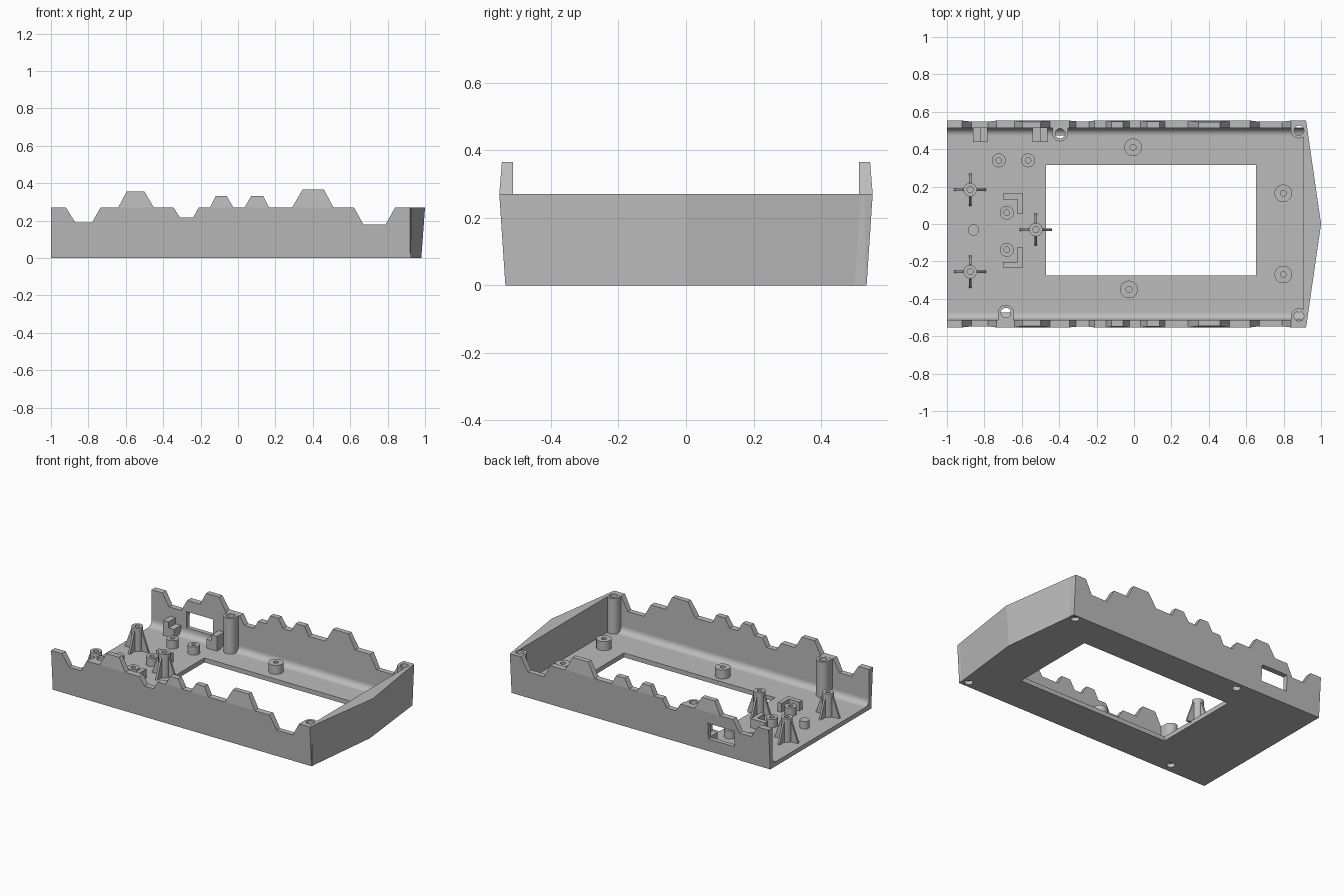
import bpy, bmesh, math
from mathutils import Vector

if "Cube" in bpy.data.objects:
    bpy.data.objects.remove(bpy.data.objects["Cube"])

grey = bpy.data.materials.new("plain_grey")
grey.use_nodes = True
grey.diffuse_color = (0.5, 0.5, 0.5, 1)
grey.node_tree.nodes["Principled BSDF"].inputs["Base Color"].default_value = (0.5, 0.5, 0.5, 1)

RIM, FLOOR, INNER = 0.27, 0.03, 0.512


def finish(name, bm):
    bmesh.ops.recalc_face_normals(bm, faces=bm.faces)
    mesh = bpy.data.meshes.new(name)
    bm.to_mesh(mesh)
    bm.free()
    ob = bpy.data.objects.new(name, mesh)
    bpy.context.collection.objects.link(ob)
    mesh.materials.append(grey)
    return ob


def prism(name, pts, axis, lo, hi, warp=None):
    """Extrude a 2D outline along an axis; warp moves each vertex afterwards."""
    place = {"x": lambda p, t: (t, p[0], p[1]),
             "y": lambda p, t: (p[0], t, p[1]),
             "z": lambda p, t: (p[0], p[1], t)}[axis]
    bm = bmesh.new()
    a, b = [[bm.verts.new(place(p, t)) for p in pts] for t in (lo, hi)]
    bm.faces.new(a)
    bm.faces.new(b)
    for i in range(len(pts)):
        j = (i + 1) % len(pts)
        bm.faces.new((a[i], a[j], b[j], b[i]))
    if warp:
        for v in bm.verts:
            warp(v.co)
    return finish(name, bm)


def box(name, x0, x1, y0, y1, z0, z1):
    return prism(name, [(x0, y0), (x1, y0), (x1, y1), (x0, y1)], "z", z0, z1)


def circle(x, y, r, n=32, start=0.0, sweep=2 * math.pi):
    return [(x + r * math.cos(start + sweep * i / n),
             y + r * math.sin(start + sweep * i / n)) for i in range(n)]


def tube(name, x, y, r, hole, top):
    """Boss on the floor with a blind hole."""
    bm = bmesh.new()
    rings = []
    for rad, z in ((r, FLOOR - 0.01), (r, top), (hole, top), (hole, FLOOR + 0.01)):
        rings.append([bm.verts.new((*p, z)) for p in circle(x, y, rad)])
    for a, b in zip(rings, rings[1:]):
        for i in range(len(a)):
            j = (i + 1) % len(a)
            bm.faces.new((a[i], a[j], b[j], b[i]))
    bm.faces.new(rings[0])
    bm.faces.new(rings[-1])
    return finish(name, bm)


def cut(ob, cutters):
    for c in cutters:
        mod = ob.modifiers.new("cut", "BOOLEAN")
        mod.operation, mod.solver, mod.object = "DIFFERENCE", "EXACT", c
    bpy.context.view_layer.update()
    mesh = bpy.data.meshes.new_from_object(
        ob.evaluated_get(bpy.context.evaluated_depsgraph_get()))
    ob.modifiers.clear()
    ob.data = mesh


def flare(z):
    """Outer half width of the case at height z."""
    return 0.535 + 0.018 * z / RIM if z <= RIM else 0.553 - 0.08 * (z - RIM)


# Side walls: rim with notches, plus tabs standing on it
notches = [(-0.92, -0.87, -0.78, -0.735, 0.19), (-0.345, -0.31, -0.24, -0.21, 0.215),
           (0.62, 0.67, 0.79, 0.84, 0.18)]
tabs = [(-0.64, -0.595, -0.50, -0.45, 0.355), (-0.15, -0.12, -0.06, -0.025, 0.33),
        (0.035, 0.07, 0.135, 0.165, 0.33), (0.29, 0.345, 0.46, 0.51, 0.365)]


def trapezoid(a, b, c, d, z):
    return [(a, RIM), (b, z), (c, z), (d, RIM)]


walls = []
for side, label in ((1, "back"), (-1, "front")):
    def lean(co, side=side):
        co.y = side * (flare(co.z) if co.y > 0.5 else INNER)
    rim = [(-1, 0), (-1, RIM)]
    for n in notches:
        rim += trapezoid(*n)
    rim += [(0.92, RIM), (0.92, 0)]
    walls.append(prism(label + "_wall", rim, "y", 0, 1, lean))
    for i, t in enumerate(tabs):
        prism(f"{label}_wall_tab_{i + 1}", trapezoid(*t), "y", 0, 1, lean)
    # Rounded inner corner between wall and floor
    rad = 0.04
    arc = [(side * (INNER - rad + rad * math.sin(a)), FLOOR + rad - rad * math.cos(a))
           for a in (math.pi / 2 * i / 8 for i in range(9))]
    outer = side * (INNER + 0.005)
    fillet = [(arc[0][0], FLOOR - 0.005)] + arc + [(outer, arc[-1][1]), (outer, FLOOR - 0.005)]
    prism(label + "_floor_fillet", fillet, "x", -0.999, 0.91)

# Floor and pointed end block
floor = box("floor", -1, 0.91, -INNER - 0.003, INNER + 0.003, 0, FLOOR)


def lean_end(co):
    co.y *= flare(co.z)
    if abs(co.y) < 0.01:
        co.x += 0.02 * co.z / RIM


end = prism("end_block", [(0.905, -1), (0.92, -1), (0.98, 0), (0.92, 1), (0.905, 1)],
            "z", 0, RIM, lean_end)

# Screw posts joined to the walls
screws = [(0.882, 0.50), (0.882, -0.493), (-0.395, 0.484), (-0.685, -0.474)]
posts, cutters = [], []
for i, (x, y) in enumerate(screws):
    s = 1 if y > 0 else -1
    r = 0.042
    outline = circle(x, y, r, 24, math.pi if s > 0 else 0, math.pi)
    outline += [(x + s * r, y), (x + s * r, s * 0.53), (x - s * r, s * 0.53)]
    posts.append(prism(f"screw_post_{i + 1}", outline, "z", 0.001, RIM - 0.0005))
    cutters.append(prism("hole_cutter", circle(x, y, 0.026), "z", -0.1, 0.5))

# Openings
opening = box("opening_cutter", -0.47, 0.653, -0.275, 0.315, -0.1, 0.2)
window = box("window_cutter", -0.74, -0.545, 0.4, 0.7, 0.085, 0.193)
cut(floor, [opening] + cutters)
cut(walls[0], [window] + cutters[:1])
cut(walls[1], cutters[1:2])
cut(end, cutters[:2])
for post, c in zip(posts, cutters):
    cut(post, [c])
for c in cutters + [opening, window]:
    bpy.data.objects.remove(c)

# Short bosses
wide = [(-0.005, 0.41), (0.798, 0.164), (0.798, -0.27), (-0.027, -0.35)]
narrow = [(-0.723, 0.34), (-0.566, 0.34), (-0.68, 0.06), (-0.68, -0.138)]
for i, (x, y) in enumerate(wide):
    tube(f"wide_boss_{i + 1}", x, y, 0.047, 0.016, 0.09)
for i, (x, y) in enumerate(narrow):
    tube(f"narrow_boss_{i + 1}", x, y, 0.037, 0.015, 0.085)
prism("locating_pin", circle(-0.858, -0.032, 0.03), "z", FLOOR - 0.01, 0.08)

# Tall bosses braced by four sloping ribs
for i, (x, y) in enumerate([(-0.876, 0.183), (-0.525, -0.03), (-0.876, -0.255)]):
    tube(f"tall_boss_{i + 1}", x, y, 0.036, 0.016, 0.187)
    for k in range(4):
        rib = prism(f"tall_boss_{i + 1}_rib_{k + 1}",
                    [(0.028, 0.02), (0.086, 0.02), (0.086, 0.035), (0.038, 0.165), (0.028, 0.165)],
                    "y", -0.007, 0.007)
        rib.location = (x, y, 0)
        rib.rotation_euler.z = k * math.pi / 2

# Corner brackets, mirrored across the floor
for s, label in ((1, "back"), (-1, "front")):
    corner = [(-0.70, 0.198), (-0.594, 0.198), (-0.594, 0.088), (-0.622, 0.088),
              (-0.622, 0.167), (-0.70, 0.167)]
    prism(label + "_corner_bracket", [(x, s * y - 0.035) for x, y in corner],
          "z", FLOOR - 0.01, 0.09)

# Stepped supports beside the window
for s, label in ((1, "inner"), (-1, "outer")):
    step = [(0.16, 0.02), (0.2, 0.02), (0.2, 0.13), (0.16, 0.13)]
    ledge = [(0.12, 0.02), (0.16, 0.02), (0.16, 0.09), (0.12, 0.09)]
    for part, pts in (("stop", step), ("ledge", ledge)):
        prism(f"{label}_support_{part}", [(-0.662 + s * x, z) for x, z in pts],
              "y", 0.438, INNER + 0.01)

# Smooth the round parts, keeping edges sharp
bpy.ops.object.select_all(action="DESELECT")
for ob in bpy.context.collection.objects:
    if any(w in ob.name for w in ("boss", "post", "pin", "fillet")):
        ob.select_set(True)
        bpy.context.view_layer.objects.active = ob
bpy.ops.object.shade_smooth_by_angle(angle=math.radians(35))
